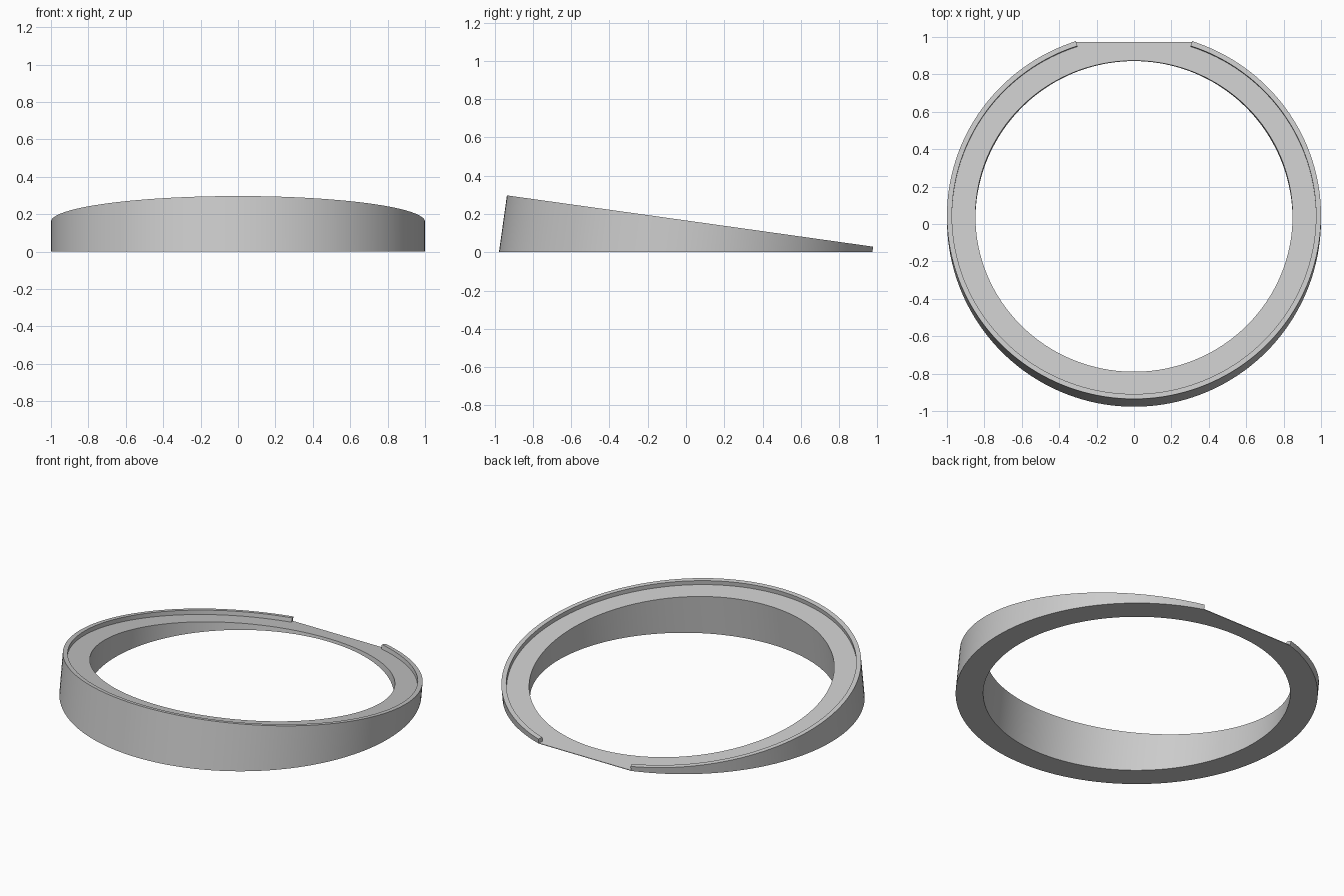
import bpy, bmesh, math

if "Cube" in bpy.data.objects:
    bpy.data.objects.remove(bpy.data.objects["Cube"])

SLOPE = 0.14          # tilt of the top plane and lean of the walls
CENTRE_Y = 0.023      # centre of the circular footprint
R_OUT, R_LIP, R_HOLE = 1.0, 0.973, 0.848
RIM, FLOOR = 0.297, 0.271   # plane heights measured at the front edge
FRONT_Y = -0.936
FLAT_Y = 0.974        # flat cut at the back
GAP = math.asin(0.311)


def bottom(r, a):
    return (r * math.sin(a), min(CENTRE_Y + r * math.cos(a), FLAT_Y), 0)


def on_plane(r, a, height, clip=False):
    """Point where the leaning wall of radius r meets a sloping plane."""
    y0 = CENTRE_Y + r * math.cos(a)
    z = (height - SLOPE * (y0 - FRONT_Y)) / (1 + SLOPE ** 2)
    y = y0 + SLOPE * z
    if clip and y > FLAT_Y:
        y = FLAT_Y
        z = height - SLOPE * (y - FRONT_Y)
    return (r * math.sin(a), y, z)


def column(a, lip, end=False):
    """Closed cross-section of the ring at one angle."""
    outer = on_plane(R_OUT, a, FLOOR, not lip)
    if lip:
        top = [on_plane(R_OUT, a, RIM), on_plane(R_LIP, a, RIM),
               on_plane(R_LIP, a, FLOOR)]
    else:
        top = [outer, outer, on_plane(R_LIP, a, FLOOR) if end else outer]
    return [bottom(R_OUT, a), outer] + top + [on_plane(R_HOLE, a, FLOOR), bottom(R_HOLE, a)]


# Columns: open gap at the back, then the lipped part all the way round
columns = []
n_gap, n_lip = 16, 144
for i in range(n_gap + 1):
    columns.append(column(-GAP + 2 * GAP * i / n_gap, False, i in (0, n_gap)))
for i in range(n_lip + 1):
    columns.append(column(GAP + (2 * math.pi - 2 * GAP) * i / n_lip, True))

# Wedge ring with raised lip
bm = bmesh.new()
rows = [[bm.verts.new(p) for p in c] for c in columns]
for i, row in enumerate(rows):
    nxt = rows[(i + 1) % len(rows)]
    for j in range(len(row)):
        k = (j + 1) % len(row)
        bm.faces.new((row[j], nxt[j], nxt[k], row[k]))
bmesh.ops.remove_doubles(bm, verts=bm.verts, dist=0.0008)
bmesh.ops.dissolve_degenerate(bm, edges=bm.edges, dist=0.0002)
bmesh.ops.recalc_face_normals(bm, faces=bm.faces)
mesh = bpy.data.meshes.new("wedge_ring")
bm.to_mesh(mesh)
bm.free()

ring = bpy.data.objects.new("wedge_ring", mesh)
bpy.context.collection.objects.link(ring)
grey = bpy.data.materials.new("light_grey")
grey.diffuse_color = (0.6, 0.6, 0.6, 1)
grey.use_nodes = True
grey.node_tree.nodes["Principled BSDF"].inputs["Base Color"].default_value = grey.diffuse_color
mesh.materials.append(grey)

bpy.context.view_layer.objects.active = ring
ring.select_set(True)
bpy.ops.object.shade_smooth_by_angle(angle=math.radians(30))
